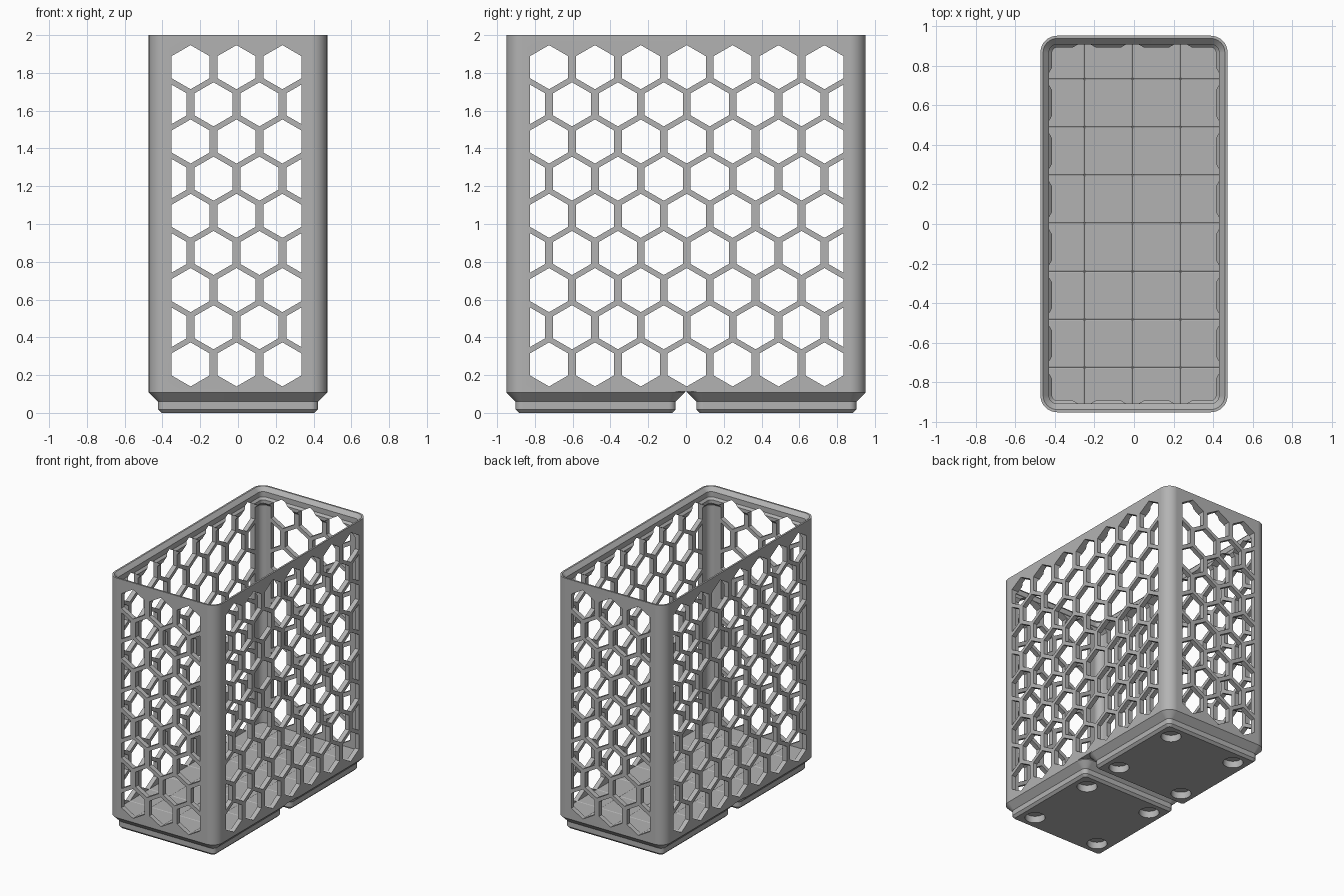
import bpy, bmesh, math
from mathutils import Matrix

if "Cube" in bpy.data.objects:
    bpy.data.objects.remove(bpy.data.objects["Cube"], do_unlink=True)

MM = 2 / 87.8                      # one millimetre in model units
HALF_X, HALF_Y = 20.75 * MM, 41.75 * MM
CORNER = 3.75 * MM
BASE_Z, FLOOR_Z = 5 * MM, 0.143

grey = bpy.data.materials.new("plain_grey")
grey.use_nodes = True
grey.diffuse_color = (0.45, 0.45, 0.45, 1)
grey.node_tree.nodes["Principled BSDF"].inputs["Base Color"].default_value = grey.diffuse_color


def make_object(name, bm):
    bmesh.ops.recalc_face_normals(bm, faces=bm.faces)
    mesh = bpy.data.meshes.new(name)
    bm.to_mesh(mesh)
    bm.free()
    obj = bpy.data.objects.new(name, mesh)
    bpy.context.collection.objects.link(obj)
    mesh.materials.append(grey)
    return obj


def rounded_loop(bm, hx, hy, r, z, cy=0, segs=8):
    verts = []
    for quarter, (sx, sy) in enumerate([(1, 1), (-1, 1), (-1, -1), (1, -1)]):
        for i in range(segs + 1):
            a = (quarter + i / segs) * math.pi / 2
            verts.append(bm.verts.new((sx * (hx - r) + r * math.cos(a),
                                       cy + sy * (hy - r) + r * math.sin(a), z)))
    return verts


def stacked(name, hx, hy, profile, cy=0):
    """Closed solid through rounded rectangles given as (inset, height)."""
    bm = bmesh.new()
    loops = [rounded_loop(bm, hx - o, hy - o, CORNER - o, z, cy) for o, z in profile]
    for a, b in zip(loops, loops[1:]):
        for i in range(len(a)):
            j = (i + 1) % len(a)
            bm.faces.new((a[i], a[j], b[j], b[i]))
    bm.faces.new(loops[0])
    bm.faces.new(loops[-1])
    return make_object(name, bm)


def cut(obj, cutter):
    mod = obj.modifiers.new("cut", "BOOLEAN")
    mod.operation, mod.solver, mod.object = "DIFFERENCE", "EXACT", cutter
    graph = bpy.context.evaluated_depsgraph_get()
    mesh = bpy.data.meshes.new_from_object(obj.evaluated_get(graph))
    obj.modifiers.clear()
    obj.data = mesh
    bpy.data.objects.remove(cutter, do_unlink=True)


def finish(obj):
    bpy.ops.object.select_all(action="DESELECT")
    obj.select_set(True)
    bpy.context.view_layer.objects.active = obj
    bpy.ops.object.shade_smooth_by_angle(angle=math.radians(25))
    mod = obj.modifiers.new("even_shading", "WEIGHTED_NORMAL")
    mod.keep_sharp = True


# Hexagon grid, each cell trimmed to the window and extruded through the bin
PITCH, ROW, APOTHEM, ROWS = 0.243, 0.1967, 0.101, 9
TIP = APOTHEM * 2 / math.sqrt(3)
FIRST_Z = 0.14 + TIP


def hex_cutter(count, centre, place):
    bm = bmesh.new()
    reach = (count - 1) / 2 * PITCH + APOTHEM
    for row in range(ROWS):
        zc = FIRST_Z + row * ROW
        n = count + row % 2
        for k in range(n):
            c = (k - (n - 1) / 2) * PITCH
            us = sorted({max(-reach, min(reach, u)) for u in (c - APOTHEM, c, c + APOTHEM)})
            top = [(u, zc + TIP - abs(u - c) / math.sqrt(3)) for u in us]
            outline = top + [(u, 2 * zc - z) for u, z in reversed(top)]
            ends = [[bm.verts.new(place(u + centre, d, z)) for u, z in outline] for d in (-1.5, 1.5)]
            for end in ends:
                bm.faces.new(end)
            for i in range(len(outline)):
                j = (i + 1) % len(outline)
                bm.faces.new((ends[0][i], ends[0][j], ends[1][j], ends[1][i]))
    return make_object("hex_cutter", bm)


# Walls, stacking lip and floor
WALL, LEDGE = 1.6 * MM, 2.6 * MM
bin_body = stacked("bin_body", HALF_X, HALF_Y, [
    (0, BASE_Z), (0, 2), (0.6 * MM, 2), (1.9 * MM, 86.5 * MM), (1.9 * MM, 84.7 * MM),
    (LEDGE, 84 * MM), (LEDGE, 82.8 * MM), (WALL, 81.8 * MM), (WALL, FLOOR_Z)])
cut(bin_body, hex_cutter(3, -0.008, lambda u, d, z: (u, d, z)))
cut(bin_body, hex_cutter(7, 0.004, lambda u, d, z: (d, u, z)))
finish(bin_body)

# Two stepped feet with round magnet recesses
for name, side in (("front_foot", -1), ("back_foot", 1)):
    cy = side * 21 * MM
    foot = stacked(name, HALF_X, HALF_X, [
        (2.95 * MM, 0), (2.15 * MM, 0.8 * MM), (2.15 * MM, 2.6 * MM),
        (0, 4.75 * MM), (0, BASE_Z)], cy)
    bm = bmesh.new()
    for sx in (-1, 1):
        for sy in (-1, 1):
            bmesh.ops.create_cone(bm, cap_ends=True, segments=32, radius1=3.25 * MM,
                                  radius2=3.25 * MM, depth=4.8 * MM,
                                  matrix=Matrix.Translation((sx * 13 * MM, cy + sy * 13 * MM, 0)))
    cut(foot, make_object("magnet_cutter", bm))
    finish(foot)
